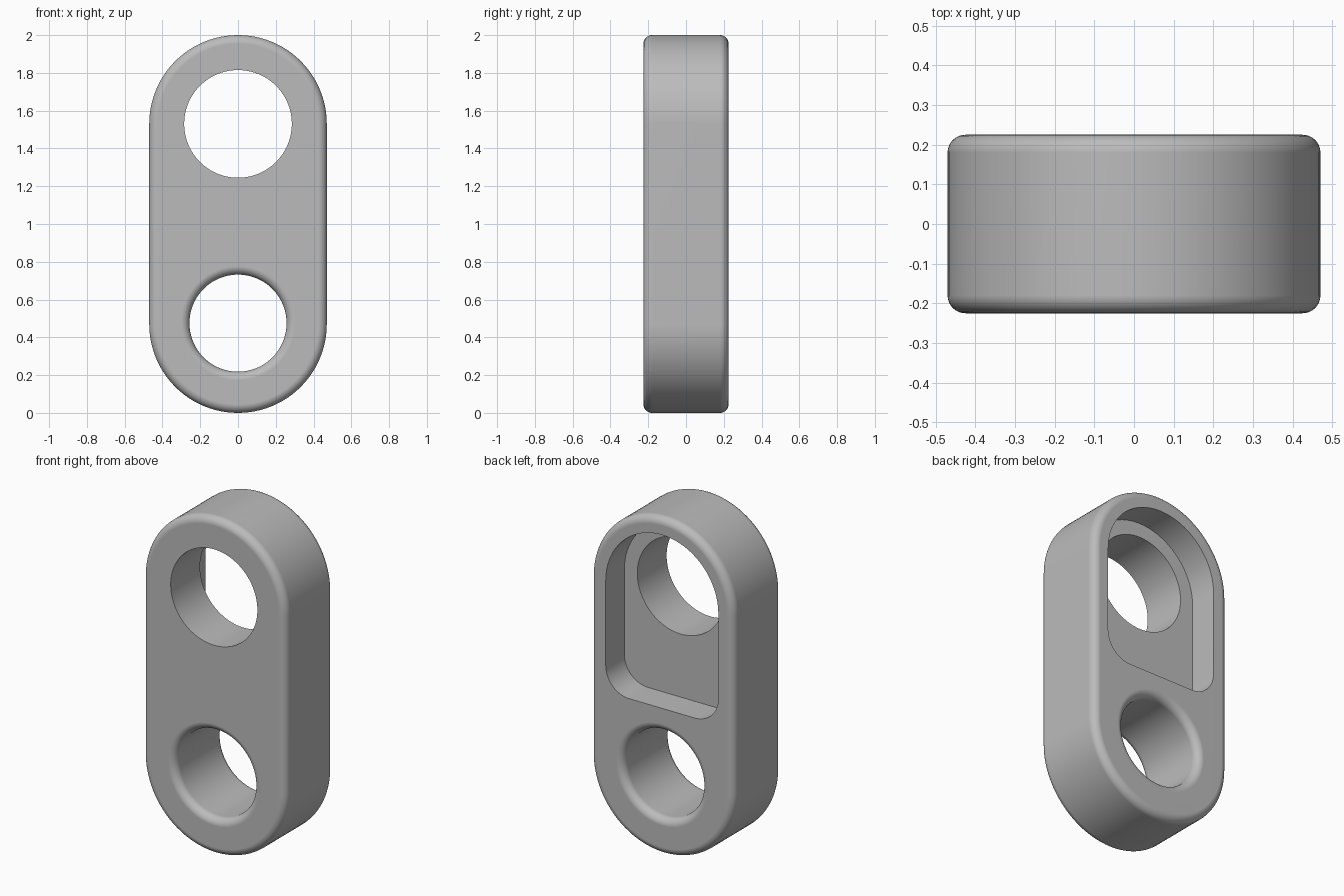
import bpy
import bmesh
from math import sin, cos, pi, radians

if "Cube" in bpy.data.objects:
    bpy.data.objects.remove(bpy.data.objects["Cube"])

HALF_WIDTH, HALF_DEPTH, FILLET = 0.47, 0.225, 0.045
LOW_Z, HIGH_Z = 0.47, 1.53
STEPS = 8


def arc(cx, cz, r, start, end, n):
    """Points of an arc in the xz plane, angles in degrees."""
    return [(cx + r * cos(radians(start + (end - start) * i / n)),
             cz + r * sin(radians(start + (end - start) * i / n)))
            for i in range(n + 1)]


def stadium(r):
    return arc(0, HIGH_Z, r, 0, 180, 48) + arc(0, LOW_Z, r, 180, 360, 48)


def circle(cz, r):
    return arc(0, cz, r, 0, 360, 96)[:-1]


def loft(name, rings):
    """Closed solid through a list of (y, outline) rings."""
    bm = bmesh.new()
    loops = [[bm.verts.new((x, y, z)) for x, z in outline] for y, outline in rings]
    for a, b in zip(loops, loops[1:]):
        for i in range(len(a)):
            j = (i + 1) % len(a)
            bm.faces.new((a[i], a[j], b[j], b[i]))
    bm.faces.new(loops[0])
    bm.faces.new(loops[-1])
    bmesh.ops.recalc_face_normals(bm, faces=bm.faces[:])
    mesh = bpy.data.meshes.new(name)
    bm.to_mesh(mesh)
    bm.free()
    obj = bpy.data.objects.new(name, mesh)
    bpy.context.collection.objects.link(obj)
    return obj


def rounded_edge(sign):
    """(y, inset) pairs of the edge rounding, from the face inwards."""
    angles = [pi / 2 * i / STEPS for i in range(STEPS + 1)]
    return [(sign * (HALF_DEPTH - FILLET * (1 - cos(a))), FILLET * (1 - sin(a)))
            for a in angles]


edge_profile = rounded_edge(-1) + rounded_edge(1)[::-1]

# Plate with rounded outer edges
plate = loft("link_plate", [(y, stadium(HALF_WIDTH - inset)) for y, inset in edge_profile])

# Lower bore, flared at both mouths
bore_r, bore_z = 0.257, 0.475
bore = [(y, circle(bore_z, bore_r + inset)) for y, inset in edge_profile]
mouth = circle(bore_z, bore_r + FILLET)
lower_bore = loft("lower_bore_cutter", [(-0.4, mouth)] + bore + [(0.4, mouth)])

# Plain upper hole
upper = circle(HIGH_Z, 0.285)
upper_hole = loft("upper_hole_cutter", [(-0.4, upper), (0.4, upper)])

# Arched recess in the back
rec_r, rec_bottom, corner = 0.37, 0.87, 0.155
recess = (arc(0, HIGH_Z, rec_r, 0, 180, 48)
          + arc(corner - rec_r, rec_bottom + corner, corner, 180, 270, 14)
          + arc(rec_r - corner, rec_bottom + corner, corner, 270, 360, 14))
back_recess = loft("back_recess_cutter", [(HALF_DEPTH - 0.175, recess), (0.4, recess)])

# Cut the openings
bpy.ops.object.select_all(action='DESELECT')
bpy.context.view_layer.objects.active = plate
plate.select_set(True)
for cutter in (lower_bore, upper_hole, back_recess):
    cutter.hide_render = True
    mod = plate.modifiers.new("cut", 'BOOLEAN')
    mod.operation = 'DIFFERENCE'
    mod.solver = 'EXACT'
    mod.object = cutter
    bpy.ops.object.modifier_apply(modifier=mod.name)
    bpy.data.objects.remove(cutter)

# Smooth roundings, flat faces
bpy.ops.object.shade_smooth_by_angle(angle=radians(30))
normals = plate.modifiers.new("flat_faces", 'WEIGHTED_NORMAL')
normals.keep_sharp = True

# Grey finish
grey = bpy.data.materials.new("plain_grey")
grey.use_nodes = True
colour = (0.5, 0.5, 0.5, 1)
grey.diffuse_color = colour
grey.node_tree.nodes["Principled BSDF"].inputs["Base Color"].default_value = colour
plate.data.materials.clear()
plate.data.materials.append(grey)
